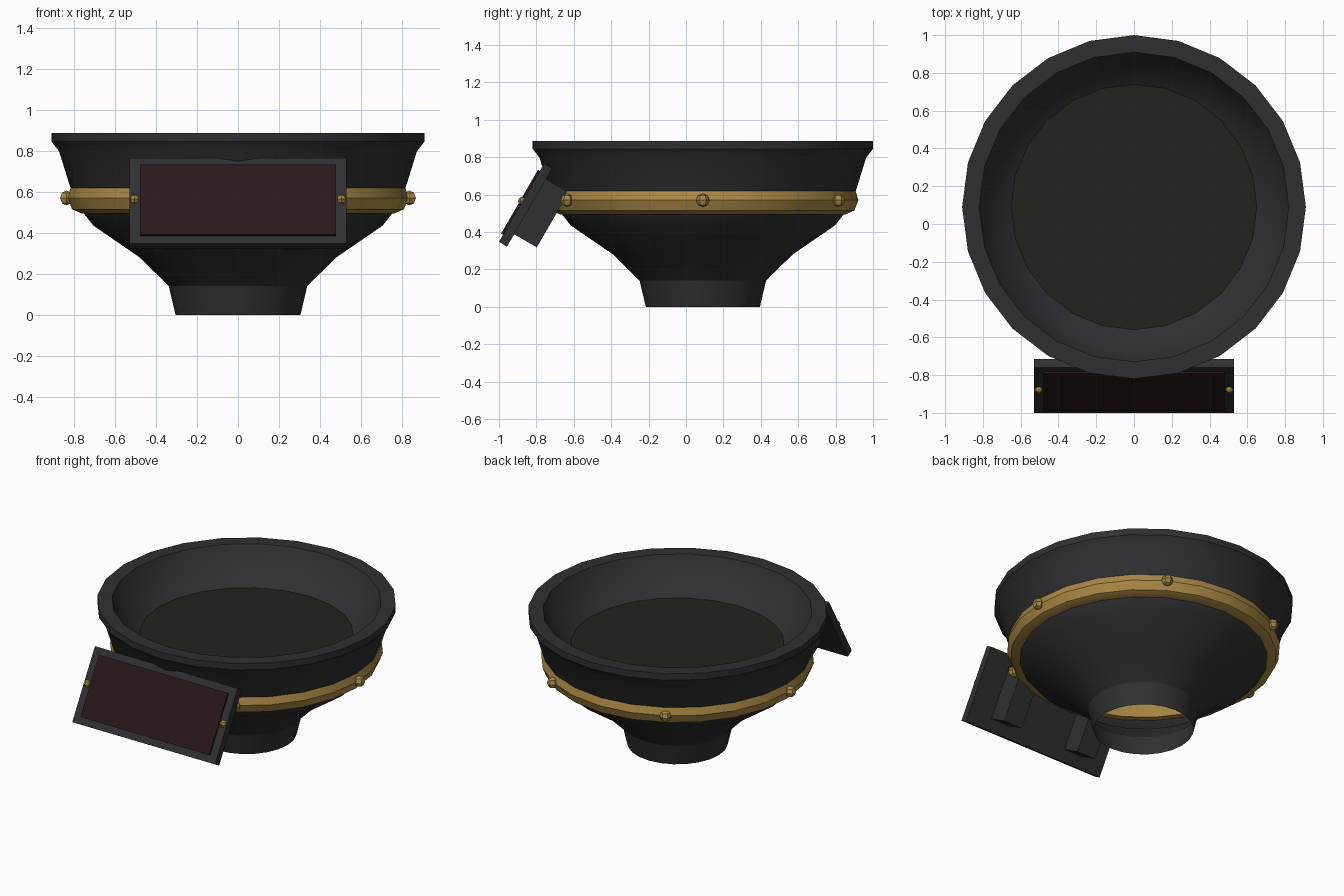
import bpy, bmesh, math
from mathutils import Matrix, Vector

if "Cube" in bpy.data.objects:
    bpy.data.objects.remove(bpy.data.objects["Cube"])

CY = 0.09  # bowl axis offset in y


def material(name, rgb):
    m = bpy.data.materials.new(name)
    m.diffuse_color = (*rgb, 1)
    m.use_nodes = True
    m.node_tree.nodes["Principled BSDF"].inputs["Base Color"].default_value = m.diffuse_color
    return m


IRON = material("dark_iron", (0.03, 0.03, 0.033))
BRASS = material("brass", (0.40, 0.25, 0.06))
FILL = material("dark_fill", (0.018, 0.016, 0.013))
PANEL = material("dark_red_panel", (0.022, 0.009, 0.010))


def finish(bm, name, mat, matrix=None, smooth=False):
    if matrix:
        bm.transform(matrix)
    me = bpy.data.meshes.new(name)
    bm.to_mesh(me)
    bm.free()
    ob = bpy.data.objects.new(name, me)
    bpy.context.collection.objects.link(ob)
    me.materials.append(mat)
    if smooth:
        bpy.ops.object.select_all(action='DESELECT')
        ob.select_set(True)
        bpy.context.view_layer.objects.active = ob
        bpy.ops.object.shade_smooth_by_angle(angle=math.radians(32))
    return ob


def lathe(name, profile, mat, closed=False, sides=24):
    # profile runs bottom to top on the outside so normals face out
    bm = bmesh.new()
    rings = [[bm.verts.new((r * math.cos(2 * math.pi * i / sides),
                            CY + r * math.sin(2 * math.pi * i / sides), z))
              for i in range(sides)] for r, z in profile]
    pairs = list(zip(rings, rings[1:]))
    if closed:
        pairs.append((rings[-1], rings[0]))
    for a, b in pairs:
        for i in range(sides):
            j = (i + 1) % sides
            bm.faces.new((a[i], a[j], b[j], b[i]))
    return finish(bm, name, mat, smooth=True)


def box(name, size, center, mat, matrix):
    bm = bmesh.new()
    bmesh.ops.create_cube(bm, size=1)
    bmesh.ops.scale(bm, vec=size, verts=bm.verts)
    bmesh.ops.translate(bm, vec=center, verts=bm.verts)
    return finish(bm, name, mat, matrix)


def stud(name, pos, radius, rot=0.0):
    bm = bmesh.new()
    bmesh.ops.create_uvsphere(bm, u_segments=6, v_segments=4, radius=radius)
    return finish(bm, name, BRASS, Matrix.Translation(pos) @ Matrix.Rotation(rot, 4, 'Z'))


# Bowl shell: open foot, flared body, thick lip, inner wall
lathe("bowl", [(0.305, 0), (0.338, 0.14), (0.48, 0.28), (0.706, 0.435),
               (0.765, 0.51), (0.815, 0.61), (0.873, 0.797), (0.91, 0.845), (0.91, 0.888),
               (0.82, 0.888), (0.77, 0.78), (0.65, 0.67), (0.60, 0.64)], IRON)

# Dark filling inside the bowl
bm = bmesh.new()
bmesh.ops.create_circle(bm, cap_ends=True, segments=24, radius=0.65)
finish(bm, "bowl_filling", FILL, Matrix.Translation((0, CY, 0.672)))

# Brass band and six studs around it
lathe("brass_band", [(0.72, 0.50), (0.765, 0.495), (0.81, 0.515), (0.832, 0.57),
                     (0.817, 0.62), (0.76, 0.62)], BRASS, closed=True)
for k in range(6):
    a = k * math.pi / 3
    stud(f"band_stud_{k + 1}", (0.837 * math.cos(a), CY + 0.837 * math.sin(a), 0.57), 0.036, a)

# Tilted front panel: local x right, y inward, z up the face
tilt = Matrix.Translation((0, -0.858, 0.5435)) @ Matrix.Rotation(math.radians(-30), 4, 'X')
box("panel_frame", (1.06, 0.05, 0.482), (0, 0, 0), IRON, tilt)
box("panel_face", (0.956, 0.03, 0.395), (0, -0.022, 0.0), PANEL, tilt)
for side, s in (("left", -1), ("right", 1)):
    box(f"panel_bracket_{side}", (0.14, 0.15, 0.34), (s * 0.29, 0.09, 0.005), IRON, tilt)
    stud(f"panel_stud_{side}", tilt @ Vector((s * 0.505, -0.025, 0.01)), 0.024)
